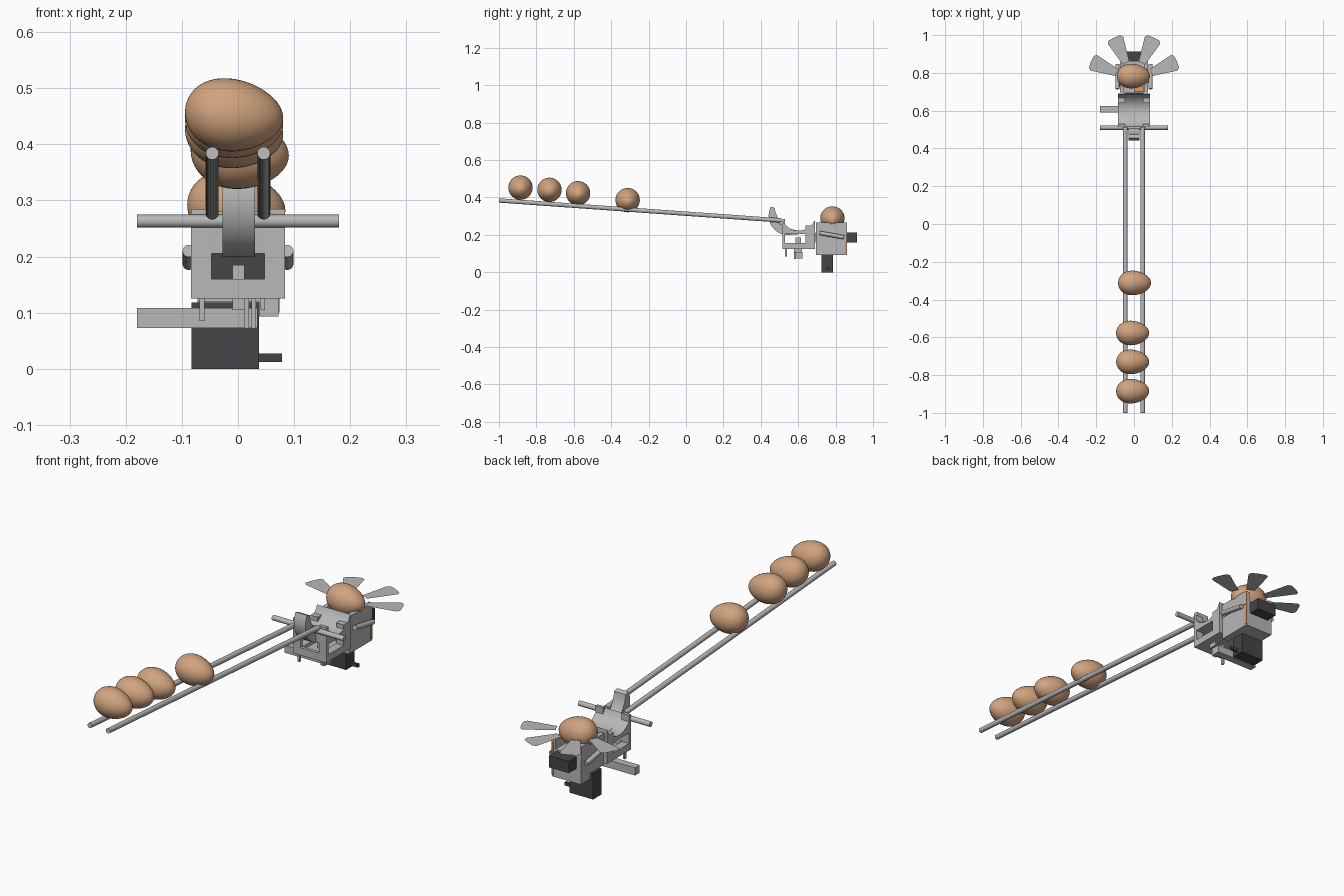
import bpy, bmesh, math
from mathutils import Vector

if "Cube" in bpy.data.objects:
    bpy.data.objects.remove(bpy.data.objects["Cube"], do_unlink=True)


def material(name, rgb):
    m = bpy.data.materials.new(name)
    m.use_nodes = True
    m.diffuse_color = (*rgb, 1)
    m.node_tree.nodes["Principled BSDF"].inputs["Base Color"].default_value = (*rgb, 1)
    return m


GREY = material("light grey", (0.48, 0.48, 0.48))
DARK = material("charcoal", (0.06, 0.06, 0.066))
SHELL = material("eggshell", (0.64, 0.37, 0.21))
ORANGE = material("orange", (0.75, 0.32, 0.11))


def finish(bm, name, mat, smooth=False):
    bmesh.ops.recalc_face_normals(bm, faces=bm.faces)
    me = bpy.data.meshes.new(name)
    bm.to_mesh(me)
    bm.free()
    ob = bpy.data.objects.new(name, me)
    bpy.context.collection.objects.link(ob)
    me.materials.append(mat)
    if smooth:
        bpy.ops.object.select_all(action='DESELECT')
        ob.select_set(True)
        bpy.context.view_layer.objects.active = ob
        bpy.ops.object.shade_smooth_by_angle(angle=math.radians(40))
    return ob


def box(name, x, y, z, mat=GREY):
    bm = bmesh.new()
    bmesh.ops.create_cube(bm, size=1)
    for v in bm.verts:
        for i, (lo, hi) in enumerate((x, y, z)):
            v.co[i] = lo if v.co[i] < 0 else hi
    return finish(bm, name, mat)


def rod(name, a, b, r, mat=GREY, sides=24):
    a, b = Vector(a), Vector(b)
    bm = bmesh.new()
    bmesh.ops.create_cone(bm, cap_ends=True, segments=sides, radius1=r, radius2=r, depth=(b - a).length)
    turn = (b - a).to_track_quat('Z', 'Y')
    for v in bm.verts:
        v.co = turn @ v.co + (a + b) / 2
    return finish(bm, name, mat, True)


def side_profile(name, points, x0, x1, mat=GREY):
    """Extrude a y-z outline along x."""
    bm = bmesh.new()
    face = bm.faces.new([bm.verts.new((x0, y, z)) for y, z in points])
    new = bmesh.ops.extrude_face_region(bm, geom=[face])["geom"]
    for v in new:
        if isinstance(v, bmesh.types.BMVert):
            v.co.x = x1
    return finish(bm, name, mat, True)


def arc(cy, cz, r, start, end, n=16):
    angles = [math.radians(start + (end - start) * i / n) for i in range(n + 1)]
    return [(cy + r * math.cos(t), cz + r * math.sin(t)) for t in angles]


def egg(name, x, y, z):
    bm = bmesh.new()
    bmesh.ops.create_uvsphere(bm, u_segments=40, v_segments=24, radius=1)
    for v in bm.verts:
        along, p, q = v.co.z, v.co.x, v.co.y
        r = 0.0645 * (1 - 0.13 * along)
        v.co = (x + 0.0875 * along, y + p * r, z + q * r - 0.005 * along)
    finish(bm, name, SHELL, True)


# Sloping feed rails and the bar they rest on
for side, sx in (("right", -1), ("left", 1)):
    rod(side + "_rail", (sx * 0.046, -1, 0.384), (sx * 0.046, 0.51, 0.277), 0.0115)
rod("cross_bar", (-0.18, 0.51, 0.263), (0.18, 0.51, 0.263), 0.0115)

# Eggs on the rails and in the holder
for i, (x, y, z) in enumerate([(-0.007, -0.885, 0.452), (-0.007, -0.73, 0.44),
                               (-0.007, -0.577, 0.422), (0.003, -0.312, 0.385),
                               (-0.003, 0.783, 0.287)]):
    egg(f"egg_{i + 1}", x, y, z)

# Cradle frame: posts, floor and a curved seat with its back edge hollowed
frame = [box("frame_floor", (-0.084, 0.084), (0.515, 0.685), (0.125, 0.142))]
frame.append(box("frame_front_sill", (-0.084, 0.084), (0.515, 0.53), (0.125, 0.16)))
for side, a, b in (("right", -0.084, -0.047), ("left", 0.047, 0.084)):
    box(side + "_front_post", (a, b), (0.515, 0.53), (0.125, 0.285))
    box(side + "_floor_rim", (a, b), (0.53, 0.64), (0.142, 0.157))
    frame.append(box(side + "_rear_post", (a, b), (0.64, 0.69), (0.125, 0.25)))
seat = arc(0.602, 0.315, 0.093, 202, 338) + [(0.69, 0.205), (0.517, 0.205)]
frame.append(side_profile("cradle_seat", seat, -0.084, 0.084))
cutter = rod("hollow_cutter", (0, 0.785, 0), (0, 0.785, 0.5), 0.128, sides=64)
cutter.hide_render = True
cutter.hide_set(True)
for ob in frame:
    cut = ob.modifiers.new("hollow", 'BOOLEAN')
    cut.operation = 'DIFFERENCE'
    cut.object = cutter
    cut.solver = 'EXACT'

# Crescent lever that lifts one egg over
lever = arc(0.545, 0.302, 0.103, 152, 270) + [(0.62, 0.205), (0.65, 0.228)]
lever += arc(0.61, 0.36, 0.137, 275, 187)
side_profile("crescent_lever", lever, -0.028, 0.03)

# Pusher arm, its link and pins below the floor
box("pusher_arm", (-0.18, 0.035), (0.59, 0.624), (0.073, 0.108))
box("arm_link", (-0.01, 0.012), (0.585, 0.615), (0.105, 0.185))
box("short_pin", (-0.069, -0.06), (0.528, 0.54), (0.085, 0.126))
for i, x in enumerate((0.012, 0.024)):
    box(f"long_pin_{i + 1}", (x, x + 0.008), (0.577, 0.589), (0.072, 0.126))
box("floor_bracket", (0.04, 0.048), (0.577, 0.62), (0.105, 0.126))

# Egg holder block with raised cheeks
box("holder_block", (-0.072, 0.072), (0.695, 0.86), (0.119, 0.22))
box("holder_foot", (0.037, 0.072), (0.695, 0.86), (0.093, 0.119))
box("holder_rear_foot", (-0.072, 0.037), (0.79, 0.86), (0.093, 0.119))
for side, a, b in (("right", -0.075, -0.055), ("left", 0.055, 0.075)):
    box(side + "_holder_cheek", (a, b), (0.695, 0.86), (0.2, 0.265))
    x = (a + b) / 2 * 1.35
    rod(side + "_slanted_rod", (x, 0.715, 0.21), (x, 0.845, 0.187), 0.011)
box("holder_edge_strip", (0.066, 0.074), (0.85, 0.862), (0.1, 0.25), ORANGE)
box("holder_ledge_strip", (0.0, 0.05), (0.7, 0.73), (0.22, 0.228), ORANGE)

# Motors
box("lower_motor", (-0.083, 0.037), (0.725, 0.787), (0, 0.118), DARK)
box("lower_motor_shaft", (0.037, 0.078), (0.75, 0.762), (0.012, 0.027), DARK)
box("rear_motor", (-0.05, 0.05), (0.692, 0.914), (0.16, 0.213), DARK)

# Flat fan petals around the back of the holder
bm = bmesh.new()
for mid in (23, 65, 115, 157):
    ring = []
    for r, half, n in ((0.1, 11, 2), (0.235, 11, 1), (0.247, 8, 4)):
        pts = arc(0, 0.763, r, mid - half, mid + half, n)
        ring.append(pts)
    inner, shoulder, tip = ring
    outline = inner[::-1] + [shoulder[0]] + tip + [shoulder[-1]]
    bm.faces.new([bm.verts.new((x, y, 0.285)) for x, y in outline])
finish(bm, "fan_petals", GREY)
